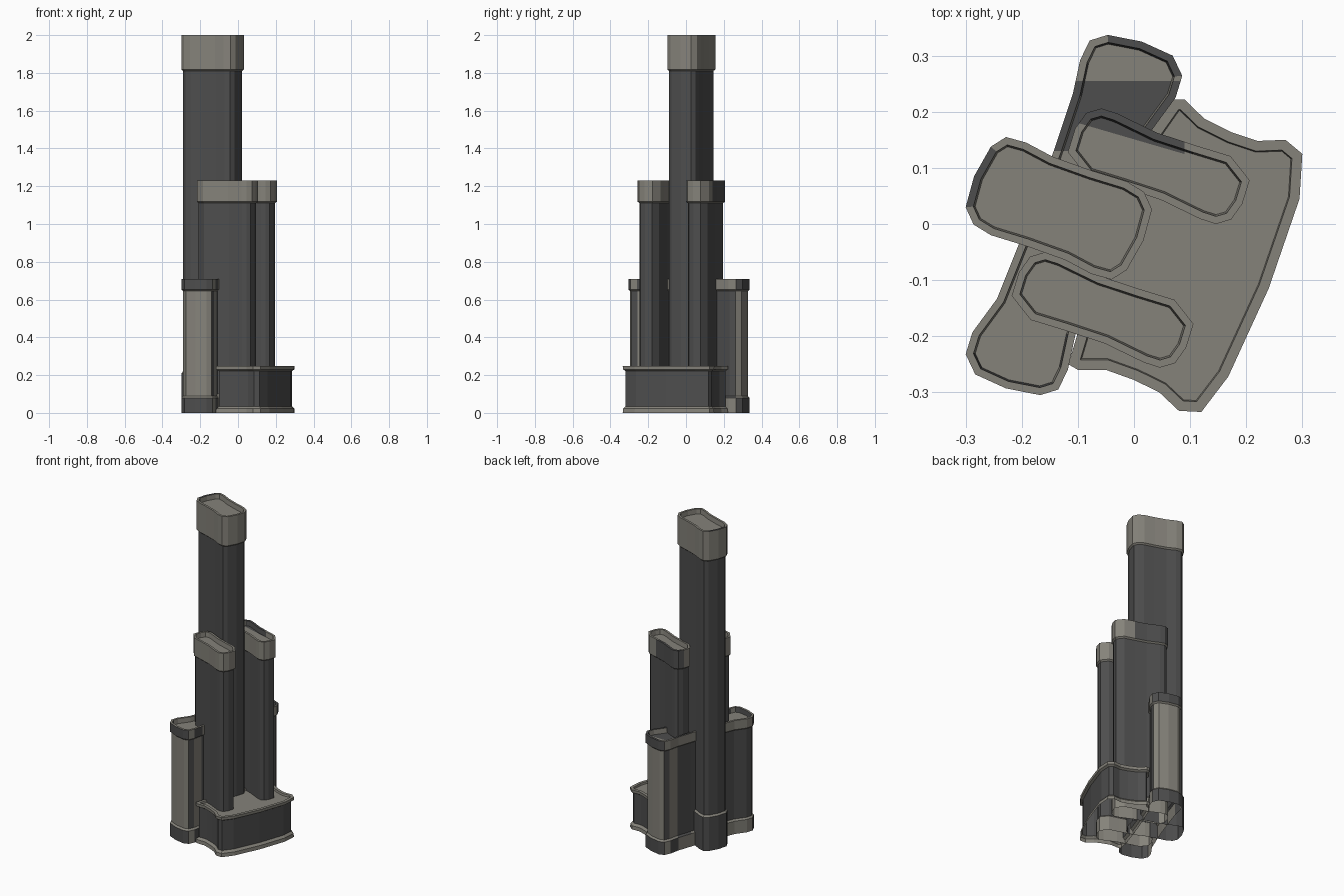
import bpy, bmesh
from mathutils import Vector

if "Cube" in bpy.data.objects:
    bpy.data.objects.remove(bpy.data.objects["Cube"])


def material(name, rgb):
    m = bpy.data.materials.new(name)
    m.diffuse_color = (*rgb, 1)
    m.use_nodes = True
    m.node_tree.nodes["Principled BSDF"].inputs["Base Color"].default_value = m.diffuse_color
    return m


STONE = material("pale stone", (0.235, 0.225, 0.195))
GLASS = material("dark glass", (0.075, 0.075, 0.075))


def point_symmetric(half, cx, cy):
    """Complete half an outline by turning it 180 degrees about its centre."""
    return half + [(2 * cx - x, 2 * cy - y) for x, y in half]


def inset(pts, d):
    """Mitred inward offset of a clockwise or anticlockwise outline."""
    p = [Vector(q) for q in pts]
    n = len(p)
    area = sum(p[i].x * p[(i + 1) % n].y - p[i].y * p[(i + 1) % n].x for i in range(n))
    s = 1 if area > 0 else -1
    out = []
    for i in range(n):
        a, b = (p[i] - p[i - 1]).normalized(), (p[(i + 1) % n] - p[i]).normalized()
        na, nb = Vector((-a.y, a.x)) * s, Vector((-b.y, b.x)) * s
        m = (na + nb).normalized()
        out.append(p[i] + m * d / max(0.6, m.dot(na)))
    return out


def building(name, pts, layers, cuts=(), dark=None):
    """layers: (z, inset, material of the band that rises from this ring)."""
    bm = bmesh.new()
    rings = [[bm.verts.new((q.x, q.y, z)) for q in inset(pts, d)] for z, d, _ in layers]
    n = len(pts)
    for k in range(len(rings) - 1):
        for i in range(n):
            j = (i + 1) % n
            f = bm.faces.new((rings[k][i], rings[k][j], rings[k + 1][j], rings[k + 1][i]))
            f.material_index = layers[k][2]
    roof = bm.faces.new(rings[-1])
    bmesh.ops.recalc_face_normals(bm, faces=bm.faces[:])
    bm.normal_update()
    if roof.normal.z < 0:
        bmesh.ops.reverse_faces(bm, faces=bm.faces[:])
    # cut the roof where its colour changes
    for co, no in cuts:
        flat = [f for f in bm.faces if f.normal.z > 0.9]
        geom = flat + list({e for f in flat for e in f.edges}) + list({v for f in flat for v in f.verts})
        bmesh.ops.bisect_plane(bm, geom=geom, plane_co=co, plane_no=no)
    bm.normal_update()
    if dark:
        for f in bm.faces:
            f.material_index = dark(f.calc_center_median(), f.normal, f.material_index)
    me = bpy.data.meshes.new(name)
    bm.to_mesh(me)
    bm.free()
    me.materials.append(STONE)
    me.materials.append(GLASS)
    ob = bpy.data.objects.new(name, me)
    bpy.context.collection.objects.link(ob)
    return ob


def tower_layers(base, crown, top):
    return [(0, 0, 0), (base, 0, 0), (base + 0.01, 0.009, 1), (crown, 0.009, 0),
            (crown + 0.008, 0, 0), (top, 0, 0), (top, 0.013, 0), (top - 0.03, 0.016, 0)]


# main tower: dark foot, dark edge on the west rim
main = point_symmetric([(-0.3, 0.03), (-0.285, 0.085), (-0.255, 0.138), (-0.228, 0.155),
                        (-0.192, 0.145), (-0.145, 0.12), (-0.075, 0.095), (-0.013, 0.076),
                        (0.018, 0.057)], -0.134, 0.028)


def main_dark(c, n, m):
    return 1 if c.z < 0.21 or (c.z > 1.9 and n.z > 0.5 and c.x < -0.255 and c.y > 0.03) else m


building("main_tower", main, tower_layers(0.21, 1.81, 2.0), dark=main_dark)

# pair of medium towers, same outline shifted
mid = point_symmetric([(-0.118, 0.128), (-0.105, 0.17), (-0.085, 0.198), (-0.058, 0.206),
                       (-0.03, 0.197), (0.04, 0.163), (0.11, 0.14), (0.172, 0.121)], 0.044, 0.103)
SLOPE = Vector((0.28, 0.96, 0))


def mid_dark(c, n, m):
    stained = c.z > 1.12 and c.x < 0.09 and (c - Vector((-0.11, 0.183, 0))).dot(SLOPE) > -c.z * 0
    return 1 if stained else m


building("back_medium_tower", mid, tower_layers(0.09, 1.11, 1.23),
         cuts=[((-0.11, 0.183, 0), SLOPE), ((0.09, 0, 0), (1, 0, 0))],
         dark=lambda c, n, m: mid_dark(Vector((c.x, c.y, c.z)), n, m))
building("front_medium_tower", [(x - 0.1, y - 0.256) for x, y in mid], tower_layers(0.09, 1.11, 1.23))

# long low slab: colours swap round its two ends
slab = point_symmetric([(-0.3, -0.232), (-0.283, -0.268), (-0.228, -0.293), (-0.167, -0.305),
                        (-0.135, -0.295), (-0.118, -0.26), (-0.105, -0.2), (-0.075, -0.11),
                        (-0.04, -0.01), (0.0, 0.09), (0.03, 0.165), (0.074, 0.225)], -0.107, 0.016)
AXIS = Vector((0.36, 0.93, 0))


def slab_dark(c, n, m):
    if n.z > 0.5:
        stained = 0.13 < c.y < 0.255 or (c.y > 0.27 and c.x > -0.05 and c.z > 0.7)
        return 1 if stained else m
    at_end = abs((c - Vector((-0.107, 0.016, 0))).dot(AXIS)) > 0.23
    if at_end and abs(n.dot(AXIS)) > 0.12 and n.z > -0.5:
        return 1 - m
    return m


building("low_slab", slab, tower_layers(0.08, 0.645, 0.71),
         cuts=[((0, 0.255, 0), (0, 1, 0)), ((0, 0.13, 0), (0, 1, 0))], dark=slab_dark)

# podium with flared plinth and thin roof rim
podium = [(0.3, 0.125), (0.27, 0.15), (0.22, 0.148), (0.175, 0.163), (0.125, 0.188), (0.09, 0.222),
          (0.07, 0.222), (0.03, 0.165), (0.0, 0.09), (-0.04, -0.01), (-0.075, -0.11), (-0.117, -0.25),
          (-0.1, -0.26), (-0.05, -0.26), (0.0, -0.278), (0.045, -0.3), (0.08, -0.333),
          (0.12, -0.335), (0.168, -0.272), (0.24, -0.115), (0.295, 0.045)]
building("podium", podium, [(0, 0, 0), (0.022, 0.002, 0), (0.035, 0.014, 1), (0.222, 0.014, 0),
                            (0.23, 0.001, 0), (0.248, 0, 0), (0.248, 0.018, 0), (0.236, 0.02, 0)])
